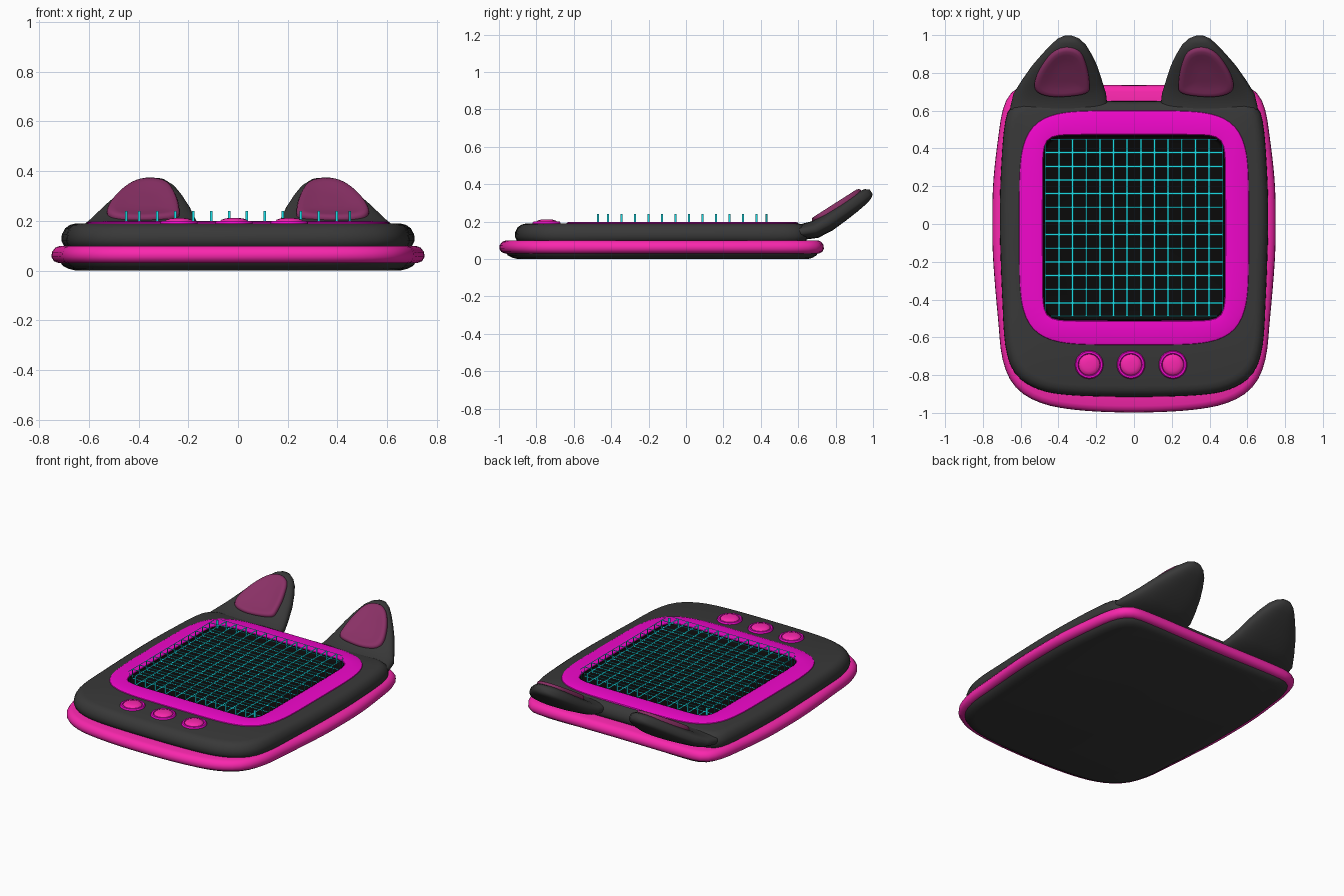
import bpy, bmesh, math
from mathutils import Vector

if "Cube" in bpy.data.objects:
    bpy.data.objects.remove(bpy.data.objects["Cube"])

N = 128
CY = -0.02          # plan centre of the screen


def mat(name, r, g, b):
    m = bpy.data.materials.new(name)
    m.diffuse_color = (r, g, b, 1)
    m.use_nodes = True
    m.node_tree.nodes["Principled BSDF"].inputs["Base Color"].default_value = m.diffuse_color
    return m


DARK = mat("charcoal", 0.04, 0.04, 0.04)
BLACK = mat("screen_black", 0.003, 0.003, 0.003)
UNDER = mat("underside_black", 0.04, 0.04, 0.04)
PINK = mat("pink", 0.95, 0.02, 0.42)
MAGENTA = mat("magenta", 0.88, 0.002, 0.6)
PLUM = mat("plum", 0.25, 0.03, 0.13)
CYAN = mat("cyan", 0.01, 0.75, 0.82)


def finish(name, bm, material, angle=40, mirror=False, recalc=True):
    if recalc:
        bmesh.ops.recalc_face_normals(bm, faces=bm.faces)
    me = bpy.data.meshes.new(name)
    bm.to_mesh(me)
    bm.free()
    ob = bpy.data.objects.new(name, me)
    bpy.context.collection.objects.link(ob)
    me.materials.append(material)
    if mirror:
        ob.modifiers.new("Mirror", 'MIRROR')
    bpy.ops.object.select_all(action='DESELECT')
    ob.select_set(True)
    bpy.context.view_layer.objects.active = ob
    bpy.ops.object.shade_smooth_by_angle(angle=math.radians(angle))
    return ob


def loft(name, rings, material, cap0=True, cap1=True, closed=False, **kw):
    bm = bmesh.new()
    vs = [[bm.verts.new(p) for p in r] for r in rings]
    pairs = list(zip(vs, vs[1:])) + ([(vs[-1], vs[0])] if closed else [])
    for a, b in pairs:
        for i in range(len(a)):
            j = (i + 1) % len(a)
            bm.faces.new((a[i], a[j], b[j], b[i]))
    if cap0 and not closed:
        bm.faces.new(vs[0])
    if cap1 and not closed:
        bm.faces.new(vs[-1])
    return finish(name, bm, material, **kw)


def catmull(pts, steps=10):
    out, n = [], len(pts)
    for i in range(n):
        p0, p1, p2, p3 = (Vector(pts[(i + k) % n]) for k in (-1, 0, 1, 2))
        for s in range(steps):
            t = s / steps
            out.append(0.5 * (2 * p1 + (p2 - p0) * t + (2 * p0 - 5 * p1 + 4 * p2 - p3) * t * t
                              + (3 * p1 - p0 - 3 * p2 + p3) * t ** 3))
    return out


ANG = [2 * math.pi * i / N for i in range(N)]


def radii(half):
    """Polar radii of a smooth outline, given its right half from front to back."""
    pts = catmull(half + [(-x, y) for x, y in half[-2:0:-1]])
    pol = sorted((math.atan2(p.y - CY, p.x) % (2 * math.pi), math.hypot(p.x, p.y - CY)) for p in pts)
    pol = [(pol[-1][0] - 2 * math.pi, pol[-1][1])] + pol + [(pol[0][0] + 2 * math.pi, pol[0][1])]
    out = []
    for a in ANG:
        for (a0, r0), (a1, r1) in zip(pol, pol[1:]):
            if a0 <= a <= a1:
                out.append(r0 + (r1 - r0) * (a - a0) / max(a1 - a0, 1e-9))
                break
    return out


def squircle(hx, hy, e):
    return [(abs(math.cos(a) / hx) ** e + abs(math.sin(a) / hy) ** e) ** (-1 / e) for a in ANG]


def ring(rad, inset, z):
    return [(math.cos(a) * (r - inset), CY + math.sin(a) * (r - inset), z) for a, r in zip(ANG, rad)]


rim = radii([(0, -.998), (.3, -.985), (.5, -.945), (.63, -.86), (.695, -.72), (.72, -.5), (.745, -.2),
             (.75, 0), (.745, .22), (.72, .45), (.69, .62), (.63, .71), (.5, .735), (0, .735)])
body = radii([(0, -.915), (.35, -.905), (.52, -.87), (.63, -.79), (.68, -.65), (.697, -.4), (.71, 0),
              (.703, .3), (.68, .55), (.63, .635), (.5, .65), (0, .65)])
hole = squircle(.48, .49, 12)
bezel = squircle(.61, .622, 5)

# underside tray, pink bumper and upper shell
loft("bottom_tray", [ring(rim, d, z) for d, z in
     ((.10, 0), (.07, .007), (.045, .02), (.035, .035), (.05, .06))], UNDER)
loft("bumper_rim", [ring(rim, d, z) for d, z in
     ((.07, .03), (.03, .03), (.01, .038), (0, .055), (.002, .075), (.015, .092), (.035, .1), (.12, .1))], PINK)
loft("upper_shell", [ring(body, d, z) for d, z in
     ((.03, .085), (.01, .1), (0, .12), (.002, .145), (.015, .17), (.035, .184), (.06, .19))]
     + [ring(hole, -.02, .19), ring(hole, -.02, .165)], DARK, cap1=False)

# screen frame, and recessed screen with a dark lip
loft("screen_bezel", [ring(bezel, 0, .185), ring(bezel, .004, .194), ring(bezel, .015, .198),
     ring(hole, -.02, .199), ring(hole, -.006, .198), ring(hole, -.002, .194), ring(hole, -.002, .165),
     ring(hole, -.03, .165)], MAGENTA, closed=True)
loft("screen", [ring(hole, -.01, .15), ring(hole, -.002, .196), ring(hole, .004, .195),
                ring(hole, .012, .182), ring(hole, .02, .178)], BLACK)

# wire cage over the screen: paper-thin ribbons across top and floor and down the sides
bm = bmesh.new()


def ribbon(c, a, b):
    c, a, b = Vector(c), Vector(a), Vector(b)
    bm.faces.new([bm.verts.new(c + p * a + q * b) for p, q in ((-1, -1), (1, -1), (1, 1), (-1, 1))])


W, H, ZF, ZT = .005, .468, .182, .24
zc, up = (ZF + ZT) / 2, (0, 0, (ZT - ZF) / 2)
for i in range(12):
    o = (i - 5.5) * .0723
    for z in (ZF, ZT):
        ribbon((o, CY, z), (W, 0, 0), (0, H, 0))
        ribbon((0, CY + o, z), (H, 0, 0), (0, W, 0))
    for s in (-1, 1):
        ribbon((o, CY + s * H, zc), (s * W, 0, 0), up)
        ribbon((s * H, CY + o, zc), (0, -s * W, 0), up)
for s in (-1, 1):
    ribbon((s * H, CY, ZT), (W * .6, 0, 0), (0, .44, 0))
    ribbon((0, CY + s * H, ZT), (.44, 0, 0), (0, W * .6, 0))
    for sy in (-1, 1):
        ribbon((s * .45, CY + sy * .45, zc), (W * sy, -W * s, 0), up)
finish("screen_wire_cage", bm, CYAN, recalc=False)


# buttons: a collar with a domed cap
def disc(x, y, r, z, n=32):
    return [(x + r * math.cos(2 * math.pi * i / n), y + r * math.sin(2 * math.pi * i / n), z) for i in range(n)]


for i, x in enumerate((-.237, -.016, .206)):
    y = -.745
    loft(f"button_collar_{i + 1}", [disc(x, y, r, z) for r, z in
         ((.075, .18), (.075, .194), (.07, .2), (.06, .2), (.056, .194), (.056, .18))], MAGENTA, closed=True)
    loft(f"button_cap_{i + 1}", [disc(x, y, r, z) for r, z in
         ((.056, .18), (.056, .198), (.05, .205), (.035, .21), (.015, .212))], PINK)

# ears: flattened sections along a rising spine (y, z, inner x, outer x, thickness)
EAR = [(.54, .145, .19, .645, .07), (.62, .145, .14, .655, .085), (.69, .158, .148, .638, .095),
       (.755, .194, .168, .595, .1), (.83, .246, .193, .542, .095), (.89, .29, .222, .49, .09),
       (.94, .326, .252, .443, .08), (.972, .348, .285, .408, .062), (.99, .36, .32, .375, .03)]
rings = []
for k, (y, z, x0, x1, th) in enumerate(EAR):
    a, b = EAR[max(k - 1, 0)], EAR[min(k + 1, len(EAR) - 1)]
    t = Vector((b[0] - a[0], b[1] - a[1])).normalized()
    sec = []
    for i in range(40):
        c, s = math.cos(2 * math.pi * i / 40), math.sin(2 * math.pi * i / 40)
        u = math.copysign(abs(c) ** .8, c) * (x1 - x0) / 2
        h = math.copysign(abs(s) ** .7, s) * th / 2
        sec.append(((x0 + x1) / 2 + u, y - t.y * h, z + t.x * h))
    rings.append(sec)
loft("ears", rings, DARK, angle=60, mirror=True)

# inner ears: rounded triangular pads, slightly dished, on the ear fronts
O, D = Vector((0, .795, .281)), Vector((0, .843, .538))
NRM = Vector((0, -.538, .843))
pad = catmull([(.236, -.06), (.245, -.115), (.32, -.137), (.43, -.142), (.508, -.118), (.526, -.06),
               (.488, .045), (.425, .135), (.355, .165), (.285, .135), (.25, .04)], 4)
ctr = Vector((.37, -.02))
rings = []
for s, h in ((1, -.04), (1, 0), (.97, .009), (.9, .014), (.78, .012), (.62, .009), (.45, .006), (.2, .006)):
    rings.append([O + Vector((q.x, 0, 0)) + D * q.y + NRM * h for q in (ctr + (p - ctr) * s for p in pad)])
loft("inner_ears", rings, PLUM, angle=60, mirror=True)
